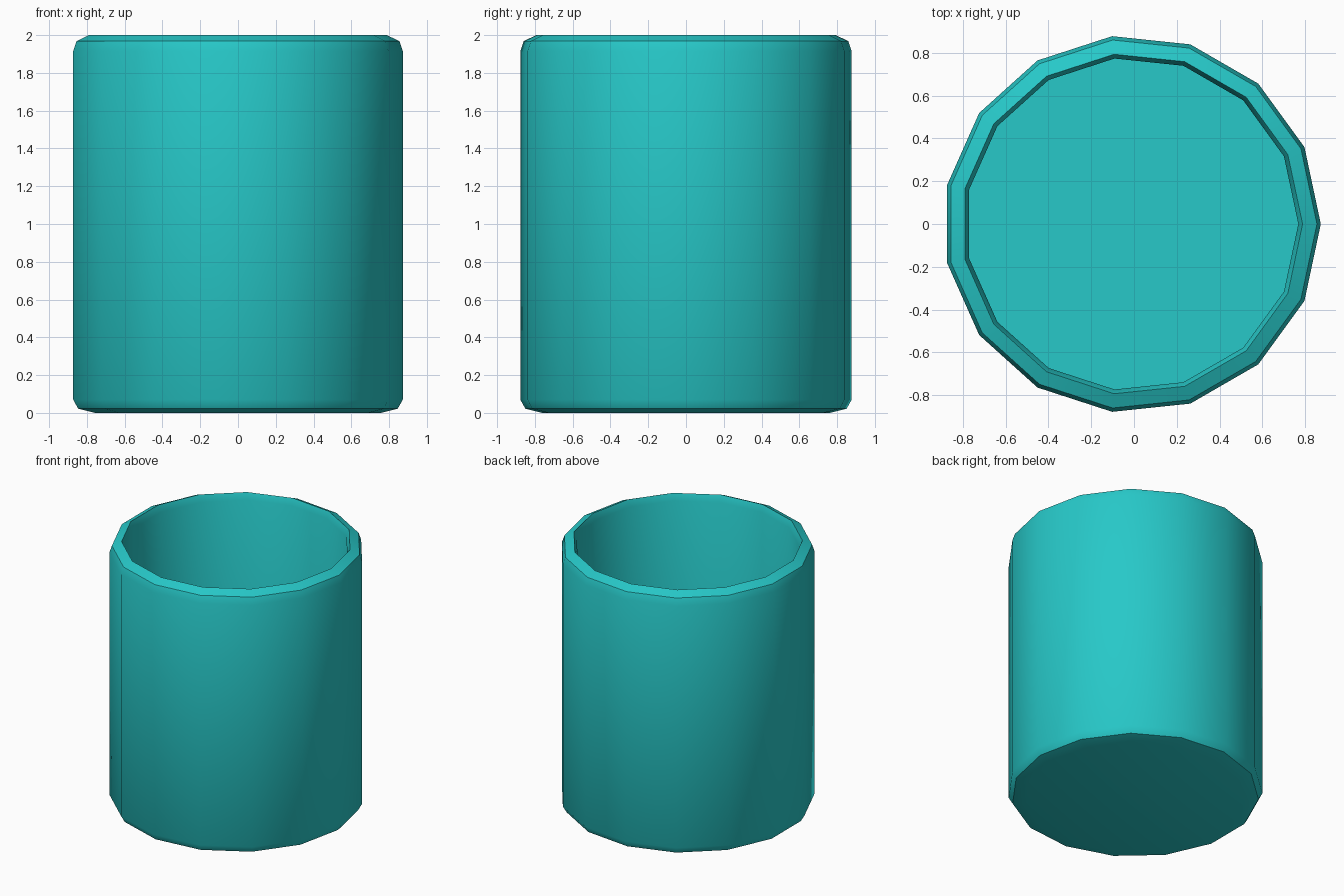
import bpy, bmesh
from math import pi, radians
from mathutils import Matrix, Vector

if "Cube" in bpy.data.objects:
    bpy.data.objects.remove(bpy.data.objects["Cube"])

SIDES = 15
CENTRE_X = -0.0096  # keeps the odd-sided outline centred

# Outer base, wall, rim, then inner wall and floor as (radius, height)
PROFILE = [
    (0.765, 0.0), (0.855, 0.022), (0.882, 0.07),
    (0.882, 1.915), (0.864, 1.968), (0.797, 2.0),
    (0.777, 1.95), (0.777, 0.10),
]


def spin_profile(name, profile, sides):
    bm = bmesh.new()
    rings = []
    for radius, z in profile:
        ring = []
        for i in range(sides):
            p = Matrix.Rotation(2 * pi * i / sides, 3, 'Z') @ Vector((radius, 0, z))
            ring.append(bm.verts.new(p + Vector((CENTRE_X, 0, 0))))
        rings.append(ring)
    for low, high in zip(rings, rings[1:]):
        for i in range(sides):
            j = (i + 1) % sides
            bm.faces.new((low[i], low[j], high[j], high[i]))
    bm.faces.new(rings[0][::-1])
    bm.faces.new(rings[-1])
    bmesh.ops.recalc_face_normals(bm, faces=bm.faces)
    mesh = bpy.data.meshes.new(name)
    bm.to_mesh(mesh)
    bm.free()
    obj = bpy.data.objects.new(name, mesh)
    bpy.context.collection.objects.link(obj)
    return obj


# Hollow cup with bevelled rim and base
cup = spin_profile("cup", PROFILE, SIDES)
teal = bpy.data.materials.new("teal")
teal.diffuse_color = (0.02, 0.58, 0.58, 1)
teal.use_nodes = True
teal.node_tree.nodes["Principled BSDF"].inputs["Base Color"].default_value = teal.diffuse_color
cup.data.materials.append(teal)

bpy.context.view_layer.objects.active = cup
cup.select_set(True)
bpy.ops.object.shade_smooth_by_angle(angle=radians(30))
